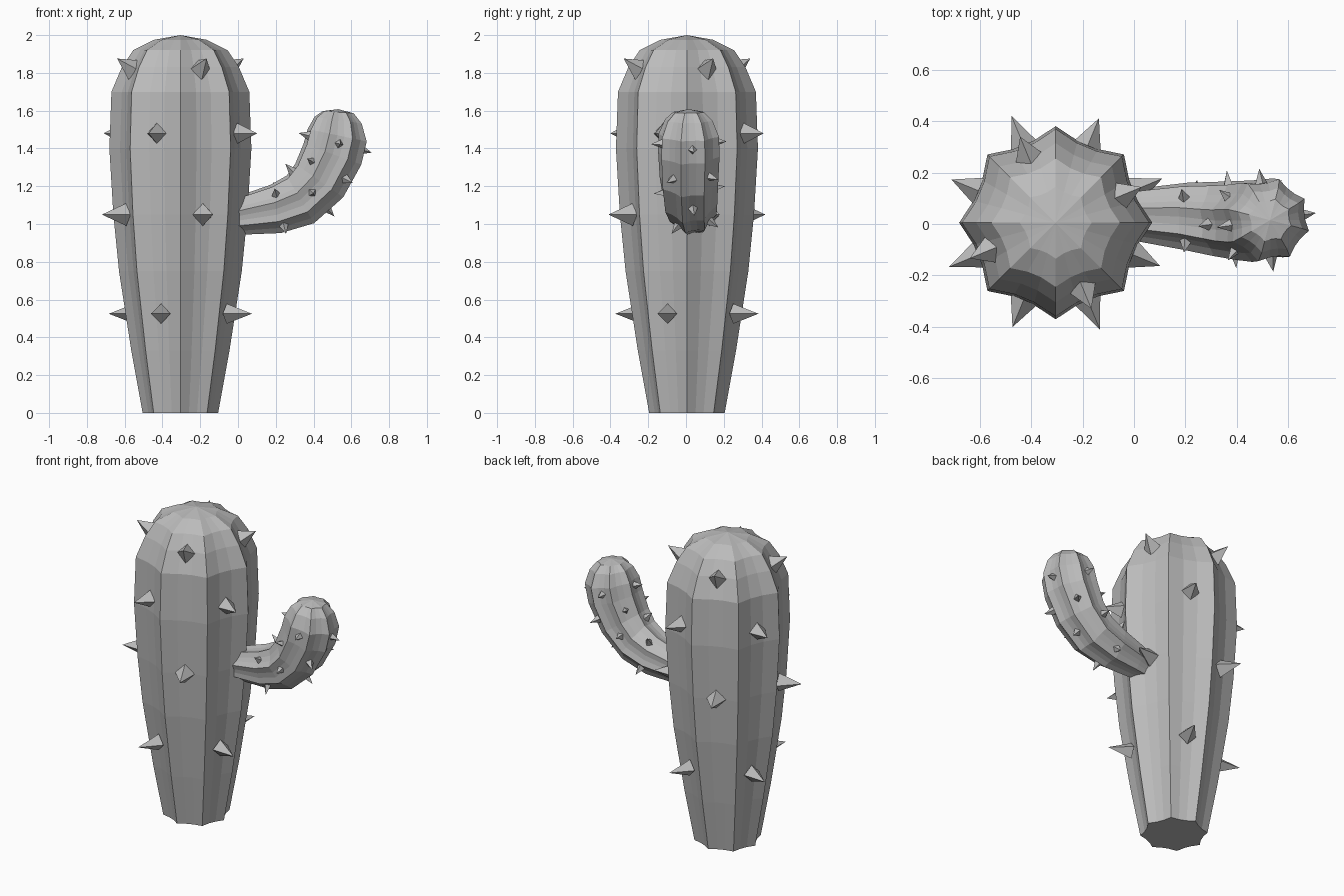
import bpy
import bmesh
from math import sin, cos, radians
from mathutils import Vector

cube = bpy.data.objects.get("Cube")
if cube:
    bpy.data.objects.remove(cube, do_unlink=True)

GREY = (0.5, 0.5, 0.5, 1)
mat = bpy.data.materials.new("plain grey")
mat.use_nodes = True
mat.diffuse_color = GREY
mat.node_tree.nodes["Principled BSDF"].inputs["Base Color"].default_value = GREY

FRONT = Vector((0, -1, 0))
RIBS = 8


def finish(name, bm):
    bmesh.ops.recalc_face_normals(bm, faces=bm.faces)
    mesh = bpy.data.meshes.new(name)
    bm.to_mesh(mesh)
    bm.free()
    mesh.materials.append(mat)
    obj = bpy.data.objects.new(name, mesh)
    bpy.context.collection.objects.link(obj)
    return obj


def around(tilt, angle):
    """Unit vector around a stem that rises at the given tilt."""
    up = Vector((-sin(radians(tilt)), 0, cos(radians(tilt))))
    return FRONT * cos(radians(angle)) + up * sin(radians(angle))


def ribbed_stem(name, sections, tip, first_rib, groove):
    """Loft of ribbed rings: one ridge, then two groove points, per rib."""
    bm = bmesh.new()
    count = RIBS * 3
    rings = []
    for x, y, z, r, tilt in sections:
        ring = []
        for i in range(count):
            d = around(tilt, first_rib + 360 * i / count)
            ring.append(bm.verts.new(Vector((x, y, z)) + d * r * (1 if i % 3 == 0 else groove)))
        rings.append(ring)
    for a, b in zip(rings, rings[1:]):
        for i in range(count):
            j = (i + 1) % count
            bm.faces.new((a[i], a[j], b[j], b[i]))
    top = bm.verts.new(tip)
    for i in range(count):
        bm.faces.new((rings[-1][i], rings[-1][(i + 1) % count], top))
    bm.faces.new(rings[0])
    return finish(name, bm)


def add_spike(bm, base, direction, side, half, length):
    """Four-sided pyramid with its corners along and across the stem."""
    d = direction.normalized()
    u = side.normalized()
    v = d.cross(u).normalized()
    u = v.cross(d)
    corners = [bm.verts.new(base + w * half) for w in (u, v, -u, -v)]
    tip = bm.verts.new(base + d * length)
    for i in range(4):
        bm.faces.new((corners[i], corners[(i + 1) % 4], tip))
    bm.faces.new(corners)


# Trunk
CX, CY = -0.305, 0.005
trunk_profile = [(0, 0.2), (0.33, 0.26), (0.75, 0.325), (1.05, 0.355), (1.4, 0.376),
                 (1.7, 0.365), (1.83, 0.31), (1.92, 0.25), (1.975, 0.14)]
ribbed_stem("trunk", [(CX, CY, z, r, 90) for z, r in trunk_profile],
            (CX, CY, 2.0), 0, 0.88)

# Trunk spikes, staggered between the ribs: height, base radius, lift, size, first angle
bm = bmesh.new()
for z, r, lift, half, length, start in [(0.525, 0.265, 0, 0.053, 0.145, -22.5),
                                        (1.05, 0.31, 0, 0.06, 0.14, 22.5),
                                        (1.48, 0.325, 0, 0.055, 0.115, -22.5),
                                        (1.815, 0.265, 32, 0.06, 0.115, 22.5)]:
    for k in range(4):
        a = radians(start + 90 * k)
        out = Vector((cos(a), sin(a), 0))
        d = out * cos(radians(lift)) + Vector((0, 0, sin(radians(lift))))
        add_spike(bm, Vector((CX, CY, z)) + out * r, d, Vector((0, 0, 1)), half, length)
finish("trunk_spikes", bm)

# Bent arm
arm = [(-0.06, 0.035, 1.03, 0.09, 10), (0.04, 0.035, 1.05, 0.11, 10),
       (0.2, 0.03, 1.08, 0.135, 12), (0.33, 0.02, 1.13, 0.15, 30),
       (0.43, 0.015, 1.23, 0.16, 55), (0.5, 0.015, 1.37, 0.168, 70),
       (0.525, 0.015, 1.47, 0.165, 78), (0.53, 0.015, 1.55, 0.13, 82),
       (0.53, 0.015, 1.592, 0.085, 86)]
ribbed_stem("arm", arm, (0.53, 0.015, 1.608), 14.5, 0.88)

# Arm spikes, staggered between the ribs
bm = bmesh.new()
for x, y, z, r, tilt, start in [(0.22, 0.03, 1.085, 0.115, 14, 37),
                                (0.38, 0.018, 1.18, 0.13, 43, -8),
                                (0.47, 0.015, 1.29, 0.135, 62, 37),
                                (0.515, 0.015, 1.43, 0.14, 75, -8)]:
    along = Vector((cos(radians(tilt)), 0, sin(radians(tilt))))
    for k in range(4):
        d = around(tilt, start + 90 * k)
        add_spike(bm, Vector((x, y, z)) + d * r, d, along, 0.026, 0.062)
finish("arm_spikes", bm)
